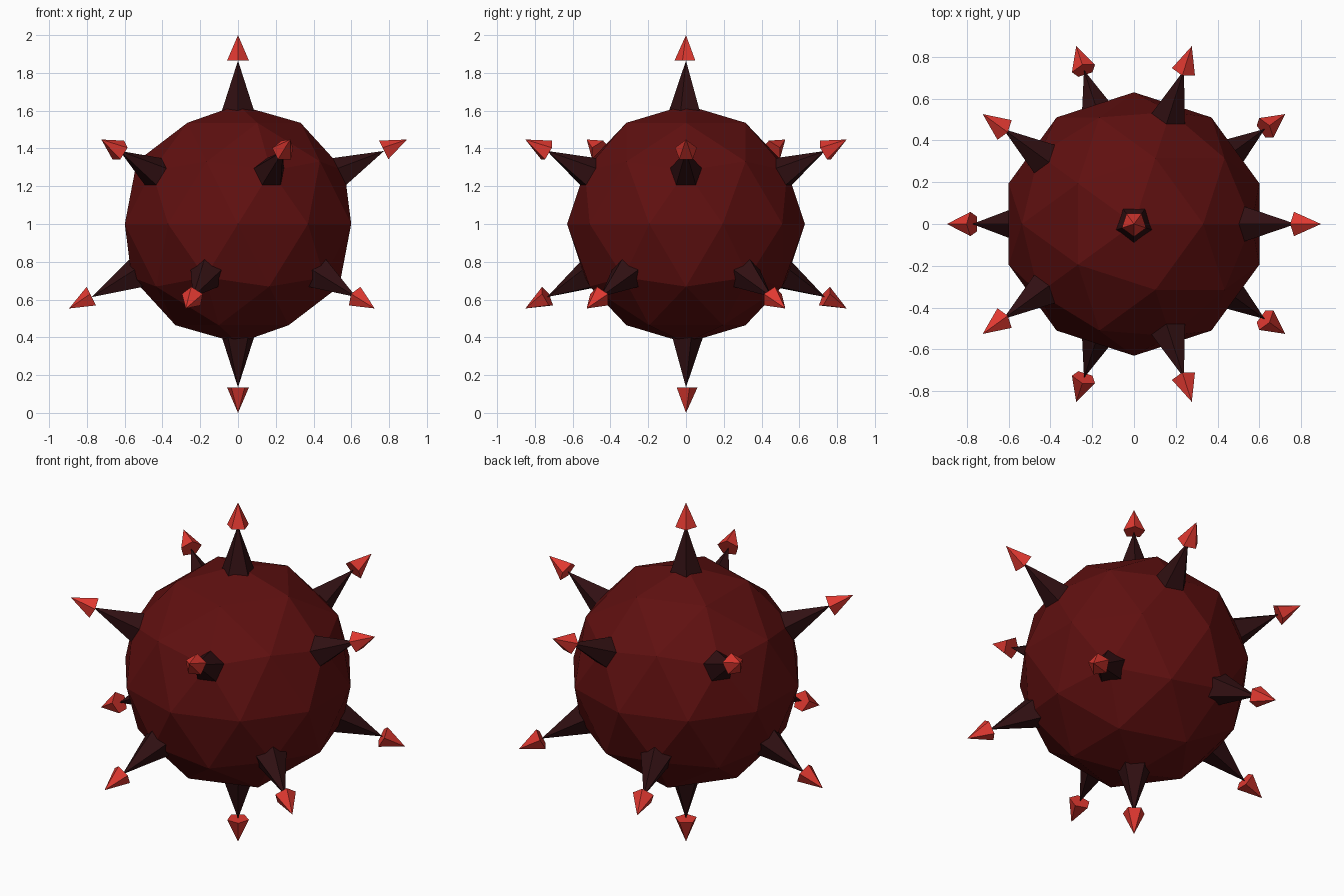
import bpy
import bmesh
from mathutils import Vector, Matrix

if "Cube" in bpy.data.objects:
    bpy.data.objects.remove(bpy.data.objects["Cube"], do_unlink=True)

CENTRE = Vector((0, 0, 1))


def make_material(name, rgb):
    mat = bpy.data.materials.new(name)
    mat.use_nodes = True
    mat.diffuse_color = (*rgb, 1)
    mat.node_tree.nodes["Principled BSDF"].inputs["Base Color"].default_value = (*rgb, 1)
    return mat


def add_object(name, bm, mat):
    mesh = bpy.data.meshes.new(name)
    bm.to_mesh(mesh)
    bm.free()
    mesh.materials.append(mat)
    obj = bpy.data.objects.new(name, mesh)
    bpy.context.collection.objects.link(obj)
    return obj


def add_pyramid(name, direction, radius, start, end, mat):
    """Five-sided pyramid pointing outwards, between two distances from the centre."""
    bm = bmesh.new()
    bmesh.ops.create_cone(bm, cap_ends=True, segments=5, radius1=radius,
                          radius2=0, depth=end - start)
    bmesh.ops.remove_doubles(bm, verts=bm.verts, dist=0.0001)
    obj = add_object(name, bm, mat)
    turn = direction.to_track_quat('Z', 'Y').to_matrix().to_4x4()
    obj.matrix_world = Matrix.Translation(CENTRE + direction * (start + end) / 2) @ turn


body_red = make_material("dark red", (0.115, 0.005, 0.005))
spike_dark = make_material("blackish red", (0.03, 0.005, 0.006))
tip_red = make_material("bright red", (0.75, 0.04, 0.03))

# Faceted ball body
bm = bmesh.new()
bmesh.ops.create_icosphere(bm, subdivisions=2, radius=0.63,
                           matrix=Matrix.Translation(CENTRE))
add_object("body", bm, body_red)

# Spike directions: the corners of an icosahedron
bm = bmesh.new()
bmesh.ops.create_icosphere(bm, subdivisions=1, radius=1)
directions = [v.co.normalized() for v in bm.verts]
bm.free()

# Dark spikes, each carrying a bright tip
for i, direction in enumerate(directions, 1):
    add_pyramid(f"spike_{i}", direction, 0.103, 0.56, 0.865, spike_dark)
    add_pyramid(f"spike_tip_{i}", direction, 0.061, 0.865, 1.0, tip_red)
